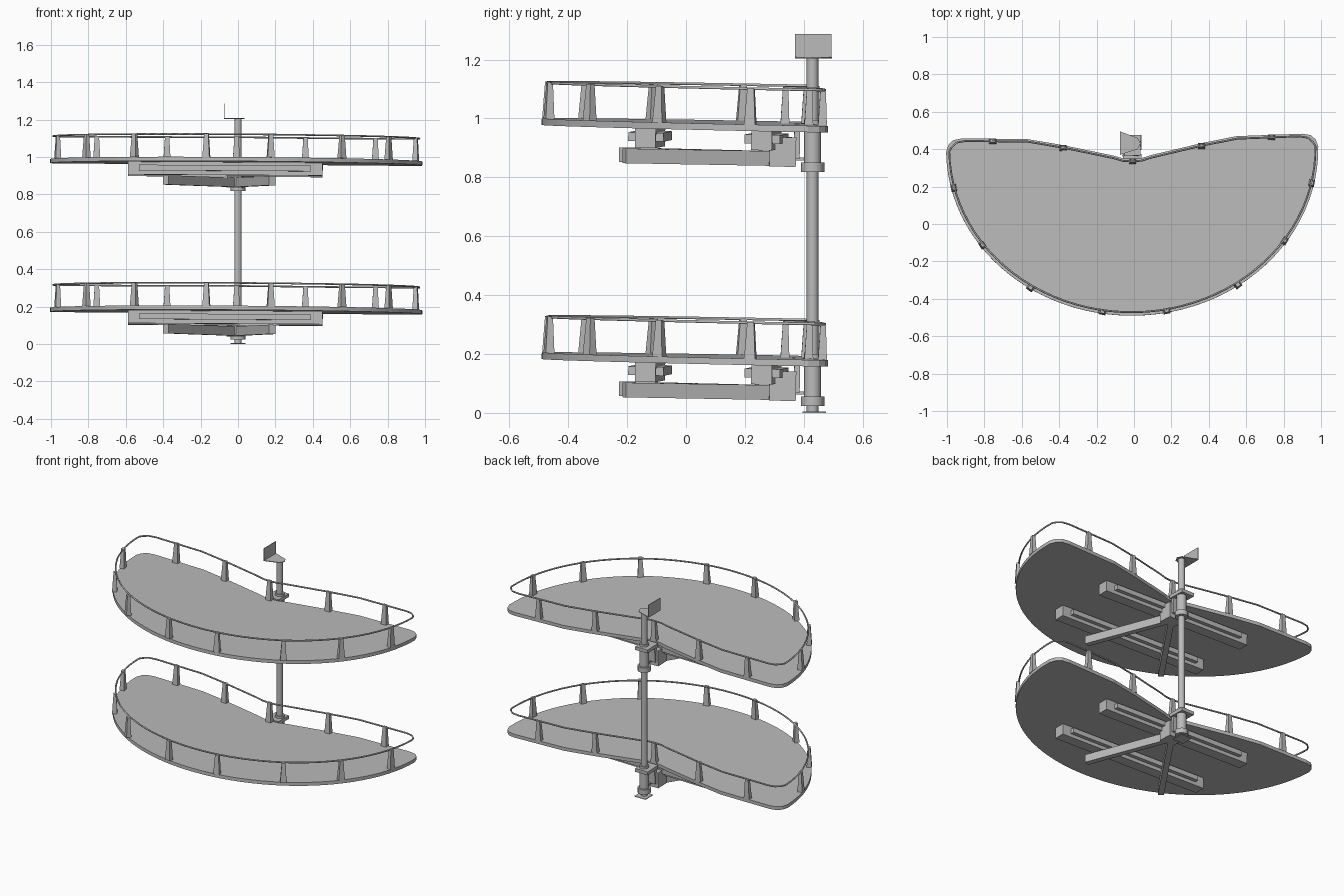
import bpy, bmesh, math
from mathutils import Matrix, Vector, Euler

cube = bpy.data.objects.get("Cube")
if cube:
    bpy.data.objects.remove(cube, do_unlink=True)

GREY = bpy.data.materials.new("metal grey")
GREY.use_nodes = True
COLOUR = (0.5, 0.5, 0.5, 1)
GREY.diffuse_color = COLOUR
GREY.node_tree.nodes["Principled BSDF"].inputs["Base Color"].default_value = COLOUR


def finish(name, bm, matrix=Matrix()):
    bmesh.ops.recalc_face_normals(bm, faces=bm.faces)
    mesh = bpy.data.meshes.new(name)
    bm.to_mesh(mesh)
    bm.free()
    mesh.materials.append(GREY)
    obj = bpy.data.objects.new(name, mesh)
    bpy.context.collection.objects.link(obj)
    obj.matrix_world = matrix
    return obj


def prism(name, points, z0, z1, matrix=Matrix()):
    bm = bmesh.new()
    face = bm.faces.new([bm.verts.new((x, y, z0)) for x, y in points])
    ext = bmesh.ops.extrude_face_region(bm, geom=[face])["geom"]
    top = [v for v in ext if isinstance(v, bmesh.types.BMVert)]
    bmesh.ops.translate(bm, verts=top, vec=(0, 0, z1 - z0))
    return finish(name, bm, matrix)


def box(name, centre, size, turn=0, matrix=Matrix(), taper=1):
    bm = bmesh.new()
    bmesh.ops.create_cube(bm, size=1)
    for v in bm.verts:
        if v.co.z > 0:
            v.co.x *= taper
            v.co.y *= taper
        v.co = Vector([a * b for a, b in zip(v.co, size)])
    local = Matrix.Translation(centre) @ Matrix.Rotation(turn, 4, "Z")
    return finish(name, bm, matrix @ local)


def cylinder(name, radius, z0, z1, sides=12):
    bm = bmesh.new()
    bmesh.ops.create_cone(bm, cap_ends=True, segments=sides, radius1=radius,
                          radius2=radius, depth=z1 - z0)
    obj = finish(name, bm, Matrix.Translation((0, POLE_Y, (z0 + z1) / 2)))
    for p in obj.data.polygons:
        p.use_smooth = len(p.vertices) == 4
    obj.data.set_sharp_from_angle(angle=math.radians(35))
    return obj


def outline(inset):
    # Half ellipse front, rounded back corners and a dipped back edge
    half = []
    for i in range(25):
        t = math.radians(90 * i / 24)
        half.append(((0.995 - inset) * math.sin(t), 0.4 - (0.89 - inset) * math.cos(t)))
    back = [(0.982, 0.438), (0.955, 0.462), (0.91, 0.47), (0.56, 0.462),
            (0.37, 0.427), (0.1, 0.367), (0.05, 0.352), (0, 0.348)]
    half += [(x - inset * (x > 0.9), y - inset) for x, y in back]
    return half + [(-x, y) for x, y in half[-2:0:-1]]


POLE_Y = 0.43
POSTS = [(0, 0.336), (0.37, 0.412), (0.745, 0.453), (0.957, 0.205),
         (0.808, -0.102), (0.555, -0.335), (0.172, -0.468)]


def shelf(prefix, z):
    place = Matrix.Translation((-0.004, 0, z)) @ Euler((-0.02, 0.007, 0.014)).to_matrix().to_4x4()
    prism(prefix + "_deck", outline(0), -0.022, 0, place)

    # Guard rail
    curve = bpy.data.curves.new(prefix + "_rail", "CURVE")
    curve.dimensions = "3D"
    curve.bevel_depth = 0.005
    curve.bevel_resolution = 1
    pts = outline(0.016)
    line = curve.splines.new("POLY")
    line.points.add(len(pts) - 1)
    for p, (x, y) in zip(line.points, pts):
        p.co = (x, y, 0.122, 1)
    line.use_cyclic_u = True
    curve.materials.append(GREY)
    rail = bpy.data.objects.new(prefix + "_rail", curve)
    bpy.context.collection.objects.link(rail)
    rail.matrix_world = place

    # Tapered rail posts
    for x, y in POSTS:
        for side in ((1, -1) if x else (1,)):
            turn = 0 if y > 0.3 else math.atan2(y - 0.4, side * x) + math.pi / 2
            box(prefix + "_post", (side * x, y, 0.062), (0.038, 0.03, 0.124),
                turn, place, 0.6)

    # Mounting rails under the deck, slightly skewed
    for name, x, y in (("back", -0.06, 0.275), ("front", -0.065, -0.12)):
        box(f"{prefix}_{name}_channel", (x, y, -0.056), (1.04, 0.07, 0.068), -0.045, place)
        box(f"{prefix}_{name}_flange", (x, y, -0.053), (0.92, 0.12, 0.03), -0.045, place)

    # Two spread support arms
    for name, x in (("left", 0.185), ("right", -0.385)):
        start, end = Vector((0, 0.33)), Vector((x, -0.21))
        d, mid = end - start, (start + end) / 2
        box(f"{prefix}_{name}_arm", (mid.x, mid.y, -0.12), (d.length, 0.035, 0.05),
            math.atan2(d.y, d.x), place)

    # Pivot bracket and pole sleeve
    box(prefix + "_bracket", (0, 0.33, -0.097), (0.1, 0.09, 0.1), 0, place)
    box(prefix + "_bracket_plate", (0, 0.378, -0.06), (0.07, 0.02, 0.12), 0, place)
    box(prefix + "_bracket_link", (0, 0.39, -0.12), (0.012, 0.06, 0.01), 0, place)
    box(prefix + "_clamp", (0, 0.42, -0.011), (0.09, 0.11, 0.022), 0, place)
    cylinder(prefix + "_sleeve", 0.029, z - 0.15, z + 0.005)
    cylinder(prefix + "_collar", 0.04, z - 0.172, z - 0.14)


shelf("upper", 0.99)
shelf("lower", 0.195)

# Pole with base plate and top wall bracket
cylinder("pole", 0.02, 0, 1.206)
prism("base_plate", [(-0.04, 0.395), (0.04, 0.395), (0.04, 0.475), (-0.04, 0.475)], 0, 0.004)
prism("top_plate", [(-0.075, 0.37), (0.02, 0.4), (0.035, 0.43), (0.02, 0.46), (-0.075, 0.495)],
      1.204, 1.208)
box("wall_flag", (-0.073, 0.432, 1.245), (0.004, 0.125, 0.082))
